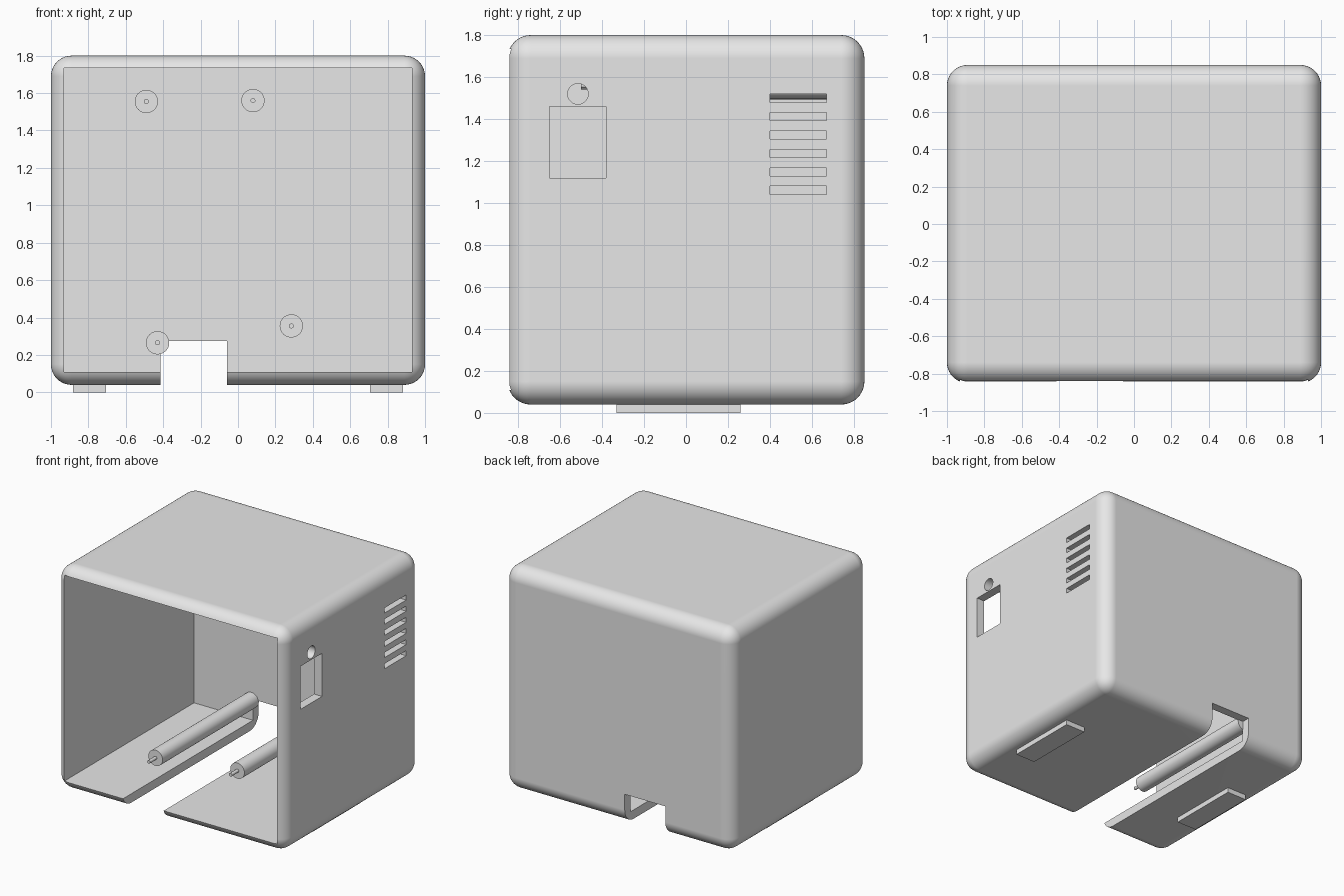
import bpy
import math

if "Cube" in bpy.data.objects:
    bpy.data.objects.remove(bpy.data.objects["Cube"], do_unlink=True)

grey = bpy.data.materials.new("light_grey")
grey.use_nodes = True
grey.diffuse_color = (0.8, 0.8, 0.8, 1)
grey.node_tree.nodes["Principled BSDF"].inputs["Base Color"].default_value = (0.8, 0.8, 0.8, 1)


def box(name, x, y, z):
    """Box spanning the (min, max) ranges x, y and z."""
    bpy.ops.mesh.primitive_cube_add(size=1, location=[sum(r) / 2 for r in (x, y, z)])
    obj = bpy.context.object
    obj.name = name
    obj.scale = [r[1] - r[0] for r in (x, y, z)]
    bpy.ops.object.transform_apply(location=True, rotation=False, scale=True)
    obj.data.materials.append(grey)
    return obj


def rod(name, radius, start, end, axis, sides=48):
    """Cylinder from start to end along the y or x axis."""
    middle = [(a + b) / 2 for a, b in zip(start, end)]
    turn = (math.pi / 2, 0, 0) if axis == "y" else (0, math.pi / 2, 0)
    bpy.ops.mesh.primitive_cylinder_add(vertices=sides, radius=radius,
                                        depth=math.dist(start, end),
                                        location=middle, rotation=turn)
    obj = bpy.context.object
    obj.name = name
    obj.data.materials.append(grey)
    bpy.ops.object.shade_smooth_by_angle(angle=math.radians(35))
    return obj


def apply(obj, mod):
    bpy.context.view_layer.objects.active = obj
    bpy.ops.object.modifier_apply(modifier=mod.name)


def cut(obj, cutter):
    mod = obj.modifiers.new("cut", "BOOLEAN")
    mod.operation = "DIFFERENCE"
    mod.solver = "EXACT"
    mod.object = cutter
    apply(obj, mod)
    bpy.data.objects.remove(cutter, do_unlink=True)


# Rounded shell, open at the front
shell = box("shell", (-1, 1), (-0.85, 0.85), (0.04, 1.8))
bevel = shell.modifiers.new("rounding", "BEVEL")
bevel.width = 0.11
bevel.segments = 10
apply(shell, bevel)
cut(shell, box("cavity", (-0.93, 0.93), (-1, 0.78), (0.11, 1.735)))

# Cable slot through the floor and the back wall
cut(shell, box("slot", (-0.415, -0.06), (-1.1, 1.1), (-0.1, 0.275)))

# Window, round hole and vents in the left wall
cut(shell, box("window", (0.85, 1.1), (-0.65, -0.38), (1.12, 1.46)))
cut(shell, rod("hole", 0.049, (0.85, -0.515, 1.52), (1.1, -0.515, 1.52), "x"))
for i in range(6):
    z = 1.04 + i * 0.088
    cut(shell, box("vent", (0.85, 1.1), (0.4, 0.67), (z, z + 0.04)))

bpy.ops.object.select_all(action="DESELECT")
shell.select_set(True)
bpy.context.view_layer.objects.active = shell
bpy.ops.object.shade_smooth_by_angle(angle=math.radians(30))
weighted = shell.modifiers.new("flat_walls", "WEIGHTED_NORMAL")
weighted.keep_sharp = True

# Mounting posts with pins, standing on the back wall
posts = {"upper_right": (-0.49, 1.555), "upper_left": (0.08, 1.56),
         "lower_right": (-0.43, 0.265), "lower_left": (0.285, 0.355)}
for name, (x, z) in posts.items():
    rod(name + "_post", 0.062, (x, -0.415, z), (x, 0.785, z), "y")
    rod(name + "_pin", 0.013, (x, -0.5, z), (x, -0.4, z), "y", 20)

# Feet
for name, side in (("left_foot", 1), ("right_foot", -1)):
    box(name, sorted((side * 0.707, side * 0.882)), (-0.33, 0.26), (0, 0.045))
